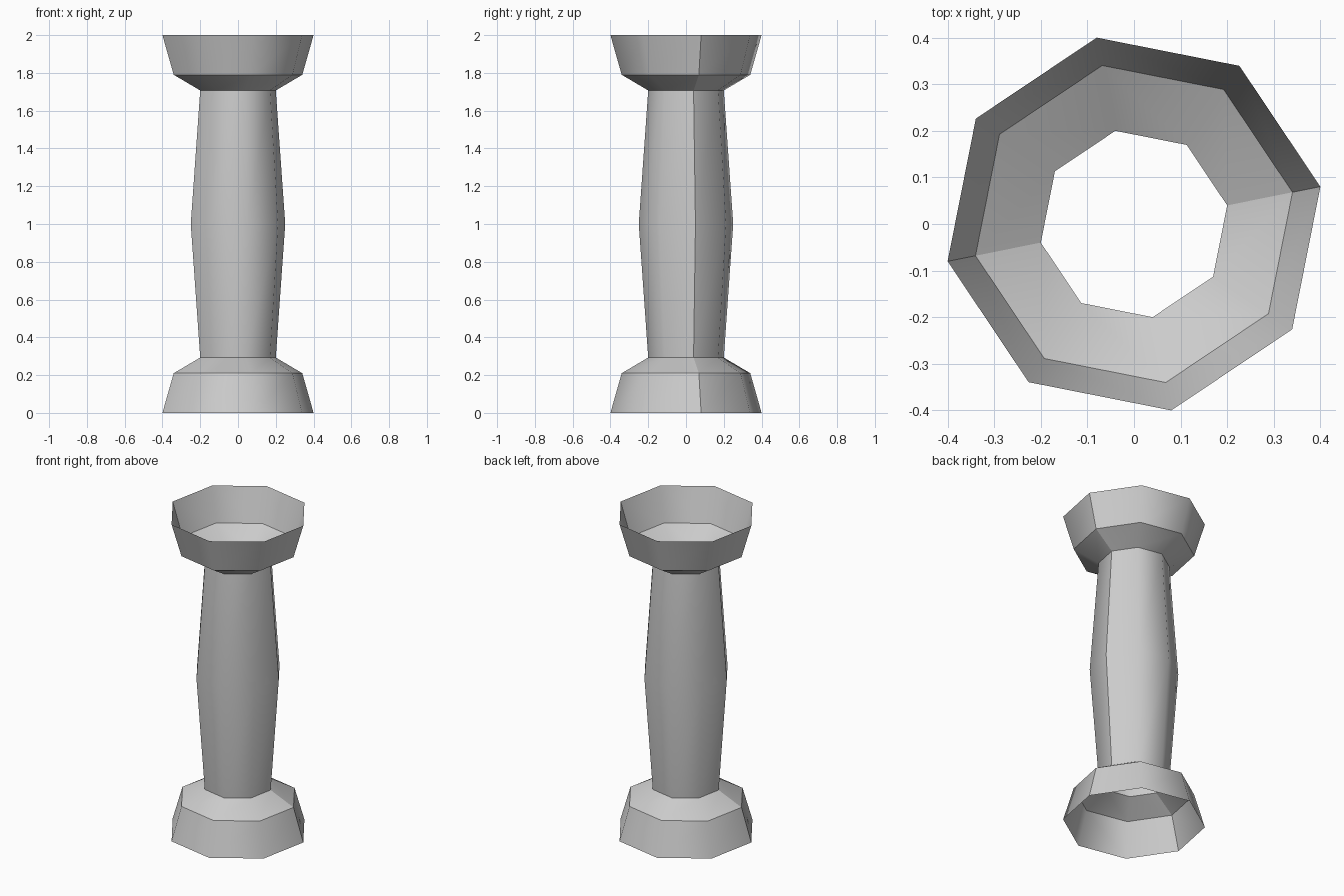
import bpy, bmesh, math

if "Cube" in bpy.data.objects:
    bpy.data.objects.remove(bpy.data.objects["Cube"])

SIDES = 8
TURN = math.atan2(0.08, 0.4)  # twist of the octagon


def lathe(name, profile, sharp_rings=()):
    """Open eight-sided shell through (radius, z) points, with two sharp seams."""
    bm = bmesh.new()
    rings = []
    for r, z in profile:
        angles = [TURN + i * math.tau / SIDES for i in range(SIDES)]
        rings.append([bm.verts.new((r * math.cos(a), r * math.sin(a), z)) for a in angles])
    for low, high in zip(rings, rings[1:]):
        for i in range(SIDES):
            j = (i + 1) % SIDES
            bm.faces.new((low[i], low[j], high[j], high[i])).smooth = True
        # seams on opposite sides
        for i in (0, SIDES // 2):
            bm.edges.get((low[i], high[i])).smooth = False
    for k in sharp_rings:
        for i in range(SIDES):
            bm.edges.get((rings[k][i], rings[k][(i + 1) % SIDES])).smooth = False
    mesh = bpy.data.meshes.new(name)
    bm.to_mesh(mesh)
    bm.free()
    obj = bpy.data.objects.new(name, mesh)
    bpy.context.collection.objects.link(obj)
    return obj


# Flared foot, and the same shape upside down as the capital
flare = [(0.408, 0.0), (0.347, 0.21), (0.204, 0.293)]
lathe("base", flare, sharp_rings=[1])
lathe("capital", [(r, 2 - z) for r, z in reversed(flare)], sharp_rings=[1])

# Shaft swelling at mid height
lathe("shaft", [(0.204, 0.293), (0.255, 1.0), (0.204, 1.707)])
